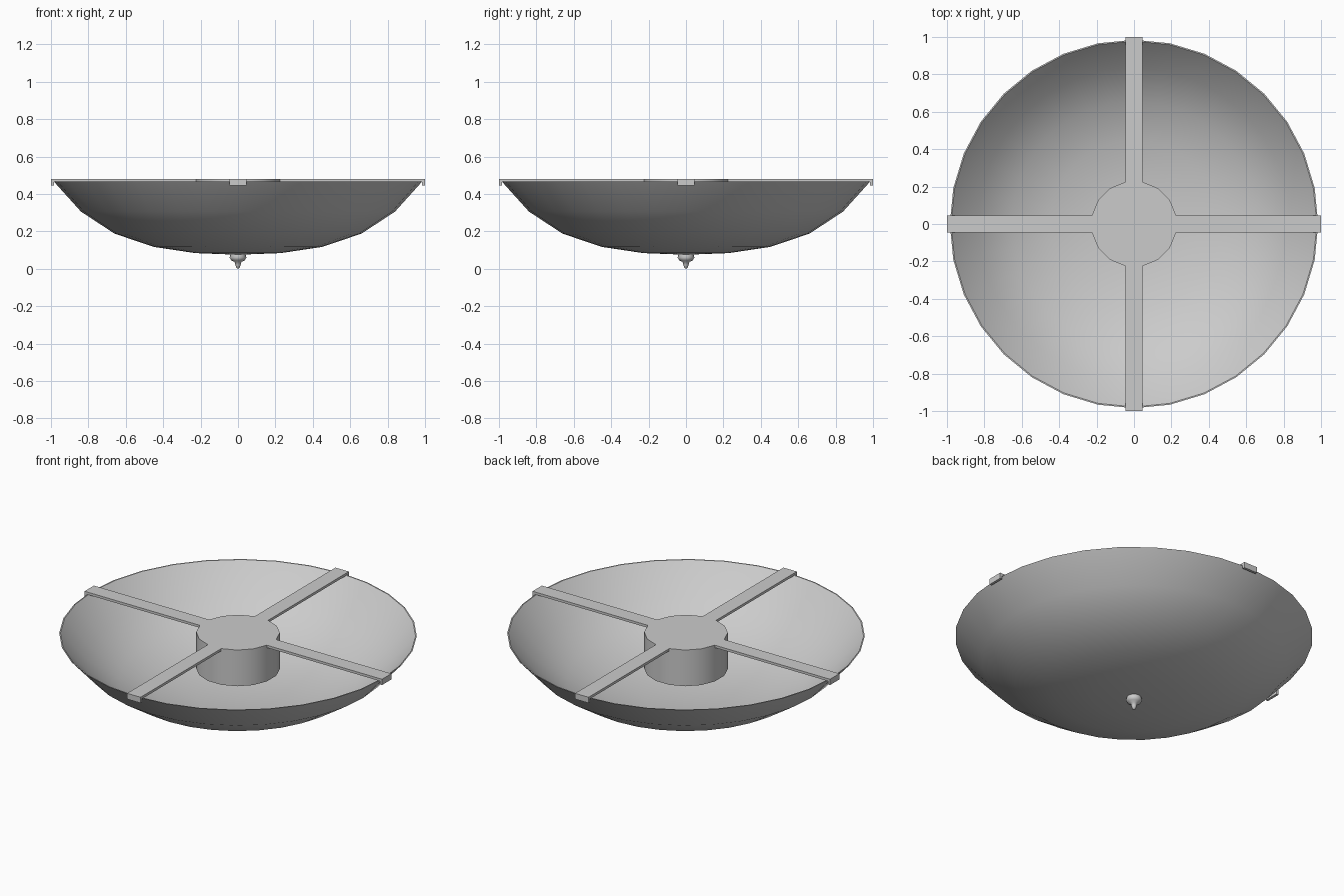
import bpy, bmesh, math
from mathutils import Matrix

if "Cube" in bpy.data.objects:
    bpy.data.objects.remove(bpy.data.objects["Cube"])


def finish(name, bm, angle=None):
    bmesh.ops.recalc_face_normals(bm, faces=bm.faces)
    me = bpy.data.meshes.new(name)
    bm.to_mesh(me)
    bm.free()
    ob = bpy.data.objects.new(name, me)
    bpy.context.collection.objects.link(ob)
    if angle:
        bpy.ops.object.select_all(action='DESELECT')
        ob.select_set(True)
        bpy.context.view_layer.objects.active = ob
        bpy.ops.object.shade_smooth_by_angle(angle=math.radians(angle))
    return ob


def lathe(name, profile, sides, turn=0.0, angle=40):
    bm = bmesh.new()
    vs = [bm.verts.new((r, 0, z)) for r, z in profile]
    es = [bm.edges.new(p) for p in zip(vs, vs[1:])]
    bmesh.ops.spin(bm, geom=vs + es, cent=(0, 0, 0), axis=(0, 0, 1),
                   angle=2 * math.pi, steps=sides, use_duplicate=False)
    bmesh.ops.remove_doubles(bm, verts=bm.verts, dist=1e-4)
    bmesh.ops.rotate(bm, verts=bm.verts, cent=(0, 0, 0),
                     matrix=Matrix.Rotation(math.radians(turn), 3, 'Z'))
    return finish(name, bm, angle)


# shallow glass bowl with a thin wall
outer = [(0, .075), (.23, .084), (.45, .117), (.66, .188), (.84, .306), (.985, .467)]
inner = [(.978, .467), (.835, .311), (.657, .194), (.448, .123), (.229, .09), (0, .081)]
lathe("bowl", outer + inner, 32)

# central hub hanging inside the bowl
lathe("hub", [(0, .26), (.23, .26), (.23, .48), (0, .48)], 16, 11.25)

# finial under the bowl
lathe("finial", [(0, .08), (.04, .078), (.045, .06), (.036, .045), (.018, .037),
                 (.014, .02), (.009, .005), (0, 0)], 16, angle=60)

# four flat arms, each with a lip hooked over the rim
arm = [(.2, .465), (.985, .465), (.985, .445), (1, .445), (1, .48), (.2, .48)]
for i in range(4):
    bm = bmesh.new()
    face = bm.faces.new([bm.verts.new((x, -.045, z)) for x, z in arm])
    ext = bmesh.ops.extrude_face_region(bm, geom=[face], use_keep_orig=True)
    new = [g for g in ext['geom'] if isinstance(g, bmesh.types.BMVert)]
    bmesh.ops.translate(bm, verts=new, vec=(0, .09, 0))
    bmesh.ops.rotate(bm, verts=bm.verts, cent=(0, 0, 0),
                     matrix=Matrix.Rotation(i * math.pi / 2, 3, 'Z'))
    finish(f"arm_{i + 1}", bm)
